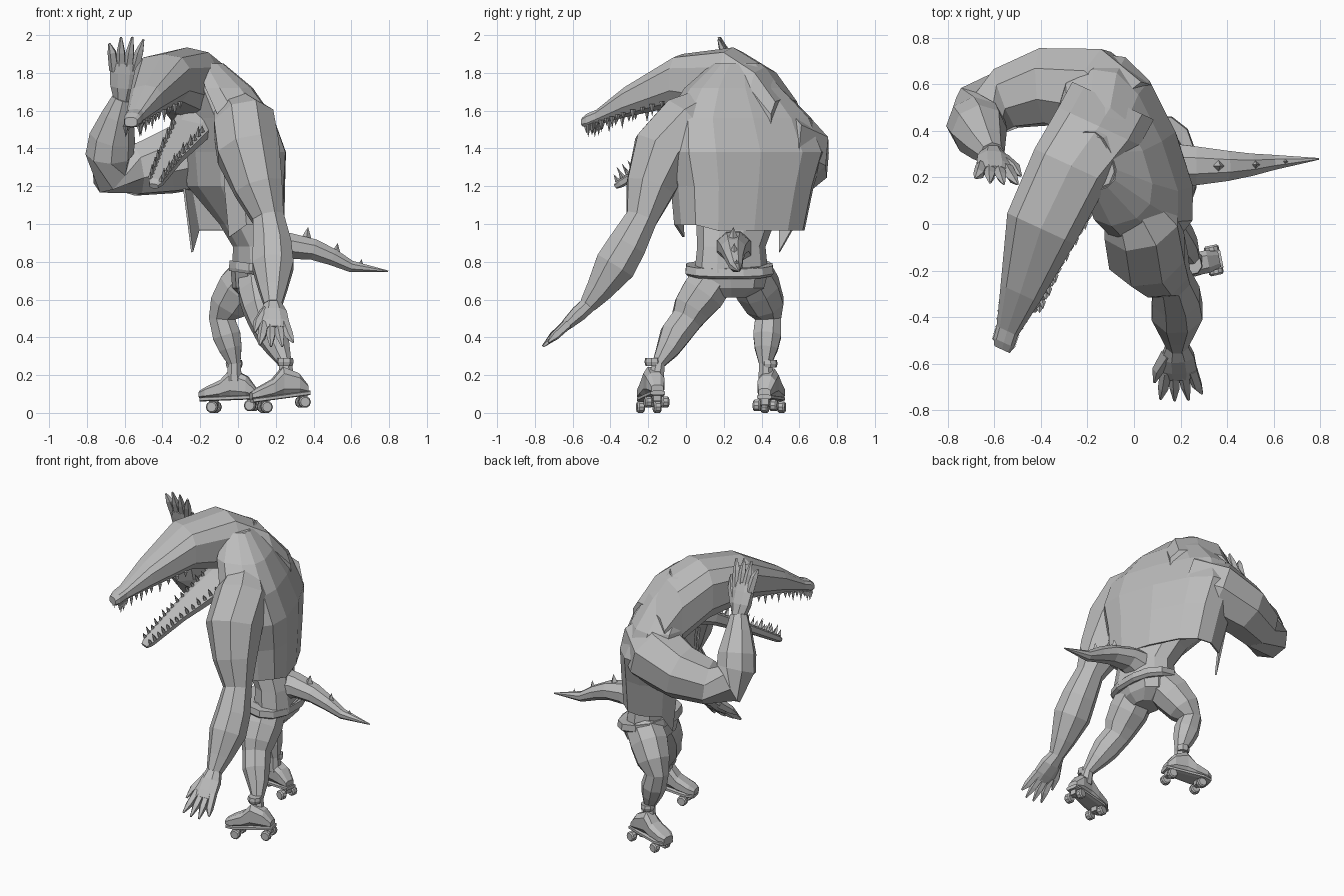
import bpy, bmesh, math
from mathutils import Vector as V

cube = bpy.data.objects.get("Cube")
if cube:
    bpy.data.objects.remove(cube)

mat = bpy.data.materials.new("plain_grey")
mat.use_nodes = True
grey = (0.5, 0.5, 0.5, 1)
mat.diffuse_color = grey
mat.node_tree.nodes["Principled BSDF"].inputs["Base Color"].default_value = grey


def finish(name, bm):
    bmesh.ops.recalc_face_normals(bm, faces=bm.faces)
    me = bpy.data.meshes.new(name)
    bm.to_mesh(me)
    bm.free()
    me.materials.append(mat)
    ob = bpy.data.objects.new(name, me)
    bpy.context.collection.objects.link(ob)
    return ob


def loft(name, rings, side, up=None, n=8, e=1.0, arc=None, bm=None):
    """Skin rings (x, y, z, half_width, half_height) along a path."""
    own = bm is None
    bm = bm or bmesh.new()
    side = V(side).normalized()
    pts = [V(r[:3]) for r in rings]
    loops = []
    for i, r in enumerate(rings):
        a, b = r[3], r[-1]
        s, u = side, up
        if up is None:
            t = (pts[min(i + 1, len(pts) - 1)] - pts[max(i - 1, 0)]).normalized()
            u = side.cross(t).normalized()
            s = t.cross(u)
        u = V(u).normalized()
        loop = []
        for k in range(n):
            if arc:
                q = math.radians(arc[0] + (arc[1] - arc[0]) * k / (n - 1))
            else:
                q = math.tau * (k + 0.5) / n
            c, d = math.cos(q), math.sin(q)
            c, d = (math.copysign(abs(w) ** e, w) for w in (c, d))
            loop.append(bm.verts.new(pts[i] + s * a * c + u * b * d))
        loops.append(loop)
    for p, q in zip(loops, loops[1:]):
        for k in range(n - 1 if arc else n):
            m = (k + 1) % n
            bm.faces.new((p[k], p[m], q[m], q[k]))
    if not arc:
        bm.faces.new(loops[0])
        bm.faces.new(loops[-1])
    return finish(name, bm) if own else loops


def spike(bm, base, axis, length, radius, n=4):
    """Add a pointed cone to a mesh."""
    axis = V(axis).normalized()
    rot = axis.to_track_quat('Z', 'Y').to_matrix().to_4x4()
    rot.translation = V(base) + axis * length / 2
    bmesh.ops.create_cone(bm, cap_ends=True, segments=n, radius1=radius,
                          radius2=0, depth=length, matrix=rot)


# Torso: a hunched body inside an open vest
long_axis, back = V((-0.38, 0.925, 0)), V((0.925, 0.38, 0))
chest = [(0, .285, .965, .355, .2), (-.02, .3, 1.2, .39, .22),
         (-.03, .31, 1.38, .44, .225), (-.065, .28, 1.56, .4, .2),
         (-.12, .25, 1.72, .26, .17), (-.18, .27, 1.85, .13, .09)]
body = [(.12, .24, .74, .2, .13), (.11, .24, .88, .185, .12),
        (.06, .26, 1.0, .21, .14)]
body += [(x, y, z, a * .94, b * .94) for x, y, z, a, b in chest[1:]]
loft("torso", body, long_axis, back, n=10, e=.85)

bm = bmesh.new()
hem = loft("vest", chest, long_axis, back, n=11, e=.75, arc=(-48, 228), bm=bm)[0]
hem[0].co += V((0, .03, -.115))
hem[-1].co.z -= .035
for v in hem[7:10]:
    v.co.z += .03
vest = finish("vest", bm)
thick = vest.modifiers.new("cloth", 'SOLIDIFY')
thick.thickness = .012

# Shorts and belt
loft("shorts", [(.1, .24, .61, .08, .08), (.1, .24, .66, .18, .13),
                (.11, .23, .77, .22, .15)], (0, 1, 0), (1, 0, 0), n=10, e=.8)
loft("belt", [(.1, .23, .73, .225, .155), (.11, .23, .745, .24, .165),
              (.11, .23, .785, .235, .16)], (0, 1, 0), (1, 0, -.15), n=12, e=.85)

# Head: long snout, narrow at the tip, running back into the hunched spine
across = V((.91, -.42, 0))


def jaw_ring(x, y, bottom, top, w):
    return (x, y, (bottom + top) / 2, w, (top - bottom) / 2)


upper = [jaw_ring(-.567, -.54, 1.515, 1.565, .038),
         jaw_ring(-.56, -.51, 1.51, 1.59, .05),
         jaw_ring(-.545, -.46, 1.53, 1.61, .052),
         jaw_ring(-.49, -.3, 1.57, 1.735, .095),
         jaw_ring(-.40, -.02, 1.63, 1.9, .165),
         jaw_ring(-.27, .25, 1.56, 1.935, .18),
         jaw_ring(-.15, .42, 1.42, 1.83, .2),
         jaw_ring(-.09, .53, 1.35, 1.67, .2)]
loft("upper_jaw_and_skull", upper, across, (0, 0, 1), n=10, e=.7)
jaw_side = V((.88, -.38, -.24))
lower = [(-.445, -.37, 1.2, .025, .015), (-.435, -.34, 1.22, .04, .025),
         (-.36, -.13, 1.35, .068, .032), (-.25, .13, 1.5, .11, .05),
         (-.17, .27, 1.57, .14, .09)]
loft("lower_jaw", lower, jaw_side, n=8, e=.7)

# Teeth along both edges of each jaw
bm = bmesh.new()
jaw_normal = jaw_side.cross(V(lower[3][:3]) - V(lower[0][:3])).normalized()
if jaw_normal.z < 0:
    jaw_normal.negate()
for rings, axis, out in ((upper[1:5], V((0, 0, -1)), across),
                         (lower[1:4], jaw_normal, jaw_side)):
    steps = 5 if len(rings) == 4 else 7
    for p, q in zip(rings, rings[1:]):
        for k in range(steps):
            f = k / steps
            x, y, z, w, h = (m + (l - m) * f for m, l in zip(p, q))
            size = .04 + (.025 if k % 2 else 0)
            for sgn in (-1, 1):
                edge = V((x, y, z)) + out * sgn * w * .82 + axis * h * .75
                spike(bm, edge, axis, size, .014)
finish("teeth", bm)

# Arms
loft("left_arm", [(-.04, .14, 1.64, .1), (.03, .01, 1.53, .175), (.055, -.12, 1.38, .178),
                  (.11, -.19, 1.19, .138), (.16, -.235, 1.03, .09),
                  (.18, -.31, .89, .11), (.185, -.375, .78, .118),
                  (.185, -.46, .65, .078), (.185, -.52, .57, .05)], (1, 0, 0))
loft("right_arm", [(-.06, .46, 1.43, .2), (-.19, .57, 1.38, .205), (-.38, .59, 1.325, .175),
                   (-.55, .54, 1.285, .142), (-.67, .48, 1.28, .13),
                   (-.68, .43, 1.37, .128), (-.665, .4, 1.46, .122),
                   (-.635, .34, 1.58, .085), (-.61, .3, 1.67, .055)], (.3, 1, 0))


def hand(name, wrist, aim, spread, length, flip):
    """Flat palm with four tapered fingers and a thumb."""
    wrist, aim, spread = V(wrist), V(aim).normalized(), V(spread).normalized()
    bm = bmesh.new()
    loft("", [(*(wrist + aim * length * f), w, t) for f, w, t in
              ((-.05, .045, .045), (.2, .075, .045), (.42, .082, .034), (.57, .07, .024))],
         spread, n=8, bm=bm)
    for k in range(4):
        o = (k - 1.5) / 1.5
        reach = 1 - .06 * abs(o) - (.06 if o * flip < -.5 else 0)
        mid = wrist + aim * length * .74 + spread * o * .073
        start = wrist + aim * length * .45 + spread * o * .055
        tip = wrist + aim * length * reach + spread * o * .09
        loft("", [(*start, .027), (*mid, .024), (*tip, .006)], spread, n=5, bm=bm)
    thumb = [wrist + aim * length * f + spread * flip * o
             for f, o in ((.15, .04), (.42, .09), (.64, .11))]
    loft("", [(*p, r) for p, r in zip(thumb, (.034, .026, .006))], spread, n=5, bm=bm)
    finish(name, bm)


hand("left_hand", (.185, -.52, .57), (.06, -.73, -.67), (1, .05, 0), .33, -1)
hand("right_hand", (-.61, .3, 1.665), (.06, -.36, .94), (1, -.1, 0), .355, 1)

# Tail with a row of spikes
loft("tail", [(.12, .25, .86, .11, .12), (.27, .25, .885, .09, .075),
              (.4, .25, .865, .07, .06), (.5, .255, .825, .052, .048),
              (.6, .265, .775, .035, .033), (.795, .28, .75, .004)], (0, 1, 0))
bm = bmesh.new()
for x, y, z, size in ((.36, .25, .91, .075), (.52, .255, .85, .05), (.65, .268, .785, .03)):
    spike(bm, (x, y, z), (.15, 0, 1), size, size * .45)
finish("tail_spikes", bm)

# Legs
loft("left_leg", [(.11, .16, .73, .12), (.12, .09, .63, .125), (.13, .03, .55, .108),
                  (.14, 0, .49, .088), (.18, -.06, .41, .085), (.215, -.095, .34, .066),
                  (.25, -.145, .26, .036), (.26, -.16, .17, .045)], (1, 0, 0))
loft("right_leg", [(.08, .34, .74, .12), (.01, .38, .66, .125), (-.05, .42, .57, .108),
                   (-.085, .435, .5, .075), (-.06, .43, .41, .08), (-.04, .425, .34, .066),
                   (-.02, .42, .26, .036), (-.02, .425, .17, .045)], (0, 1, 0))


def skate(prefix, x, y, turn, lift):
    """Boot, cuff, sole plate and four wheels, with the toe along -x."""
    fwd = V((-math.cos(turn), math.sin(turn), 0))
    side = V((-fwd.y, fwd.x, 0))
    origin = V((x, y, 0))

    def at(f, s, z):
        return origin + fwd * f + side * s + V((0, 0, z + lift * (.11 - f)))
    up = (0, 0, 1)
    loft(prefix + "_boot", [(*at(f, 0, (lo + hi) / 2), w, (hi - lo) / 2)
                            for f, lo, hi, w in
                            ((-.12, .075, .12, .035), (-.07, .075, .19, .052),
                             (.015, .075, .235, .052), (.07, .075, .175, .06),
                             (.15, .075, .14, .06), (.185, .08, .12, .04))],
         side, up, n=8, e=.7)
    loft(prefix + "_sole", [(*at(f, 0, .075), w, .012) for f, w in
                            ((-.13, .04), (-.05, .05), (.12, .065), (.18, .045))],
         side, up, n=8, e=.5)
    loft(prefix + "_cuff", [(*at(0, 0, z), r) for z, r in
                            ((.235, .04), (.255, .046), (.275, .042))], side, n=8)
    for f in (-.095, .11):
        loft(prefix + "_axle", [(*at(f, s, .04), .01) for s in (-.06, .06)], up, n=6)
        loft(prefix + "_truck", [(*at(f, 0, z), .03) for z in (.035, .07)], side, n=4)
        for s in (-.045, .045):
            loft(prefix + "_wheel", [(*at(f, s + o, .031), r) for o, r in
                                     ((-.02, .025), (-.012, .032), (.012, .032), (.02, .025))],
                 up, n=10)


skate("left_skate", .25, -.175, -.2, .13)
skate("right_skate", -.02, .44, .2, .04)
